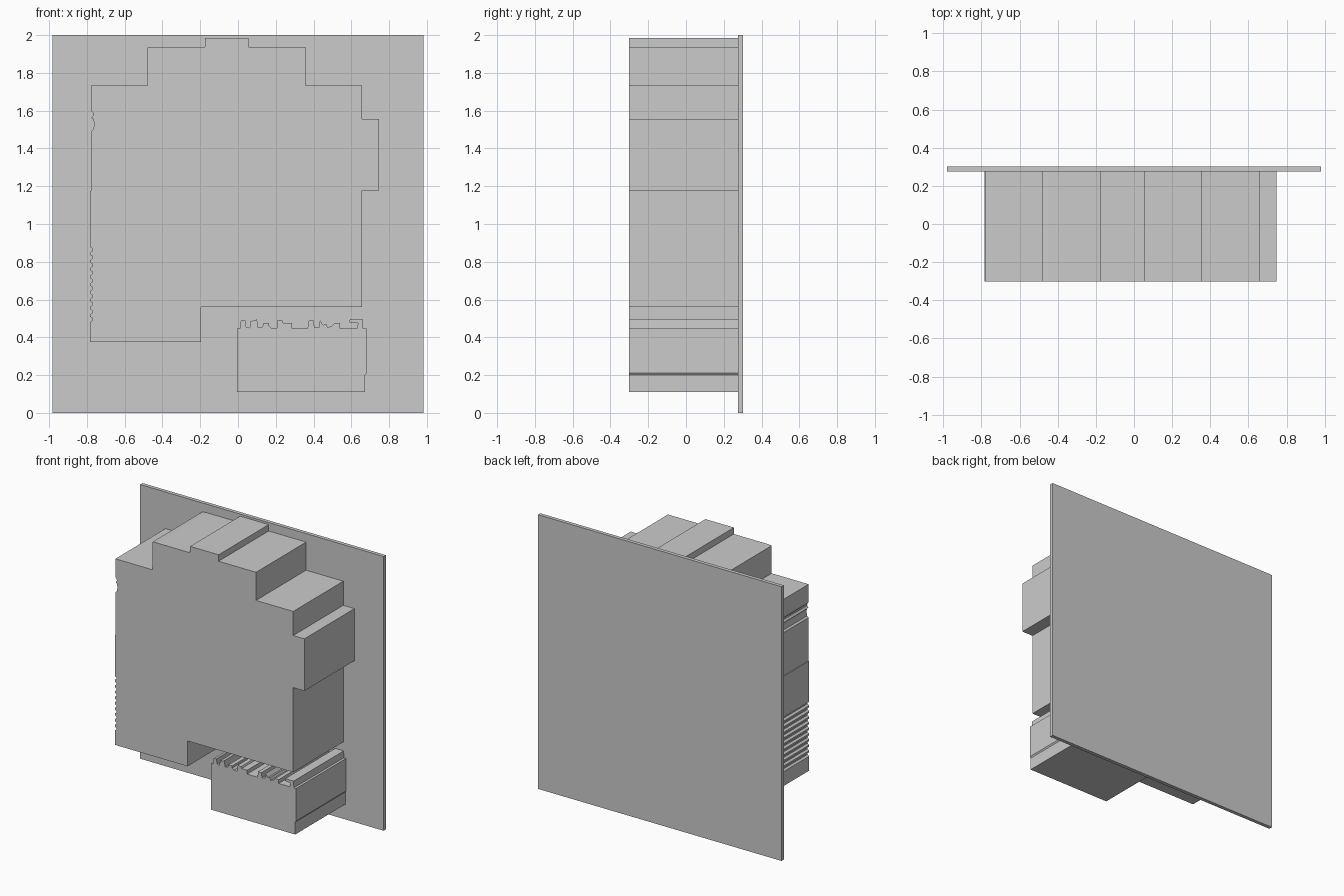
import bpy, bmesh

FRONT, PANEL_FRONT, PANEL_BACK = -0.302, 0.275, 0.302


def extrude_profile(name, points, y0, y1):
    """Solid made from a front-view (x, z) outline pulled along y."""
    bm = bmesh.new()
    face = bm.faces.new([bm.verts.new((x, y0, z)) for x, z in points])
    ext = bmesh.ops.extrude_face_region(bm, geom=[face], use_keep_orig=True)
    moved = [g for g in ext["geom"] if isinstance(g, bmesh.types.BMVert)]
    bmesh.ops.translate(bm, verts=moved, vec=(0, y1 - y0, 0))
    bmesh.ops.recalc_face_normals(bm, faces=bm.faces[:])
    mesh = bpy.data.meshes.new(name)
    bm.to_mesh(mesh)
    bm.free()
    obj = bpy.data.objects.new(name, mesh)
    bpy.context.collection.objects.link(obj)
    return obj


def ridge_row(x, z0, pitch, count, depth):
    """Small grooves cut into a vertical edge, listed upwards."""
    row = []
    for i in range(count):
        z = z0 + i * pitch
        row += [(x, z), (x + depth, z + 0.25 * pitch),
                (x + depth, z + 0.5 * pitch), (x, z + 0.7 * pitch)]
    return row


# thin back panel
extrude_profile("back_panel", [(-0.982, 0), (0.982, 0), (0.982, 2), (-0.982, 2)],
                PANEL_FRONT, PANEL_BACK)

# stepped main block, with fine grooves on its left edge
left_edge = [(-0.783, 0.375)]
left_edge += ridge_row(-0.783, 0.48, 0.041, 10, 0.013)
left_edge += [(-0.783, 1.175), (-0.778, 1.175), (-0.778, 1.49), (-0.766, 1.50),
              (-0.761, 1.53), (-0.766, 1.555), (-0.776, 1.56), (-0.766, 1.575),
              (-0.768, 1.59), (-0.778, 1.60), (-0.778, 1.733)]
steps = [(-0.48, 1.733), (-0.48, 1.935), (-0.448, 1.938), (-0.175, 1.938), (-0.175, 1.985),
         (0.055, 1.985), (0.055, 1.938), (0.357, 1.938), (0.357, 1.733),
         (0.657, 1.733), (0.657, 1.557), (0.747, 1.557), (0.747, 1.177),
         (0.657, 1.177), (0.657, 0.56), (-0.195, 0.56), (-0.195, 0.375)]
extrude_profile("stepped_block", left_edge + steps, FRONT, PANEL_FRONT)

# lower block with a ragged ridged top
ragged_top = [(0.01, 0.447), (0.015, 0.488), (0.038, 0.492), (0.042, 0.455),
              (0.062, 0.45), (0.066, 0.485), (0.085, 0.49), (0.10, 0.495),
              (0.107, 0.452), (0.13, 0.455), (0.135, 0.475), (0.165, 0.475),
              (0.165, 0.46), (0.178, 0.447), (0.205, 0.447), (0.21, 0.492),
              (0.235, 0.488), (0.24, 0.475), (0.285, 0.475), (0.285, 0.447),
              (0.368, 0.447), (0.375, 0.49), (0.40, 0.488), (0.405, 0.452),
              (0.428, 0.452), (0.434, 0.492), (0.45, 0.465), (0.468, 0.47),
              (0.475, 0.452), (0.50, 0.462), (0.51, 0.475), (0.54, 0.475),
              (0.54, 0.447), (0.63, 0.447), (0.635, 0.475), (0.59, 0.48),
              (0.592, 0.496), (0.66, 0.496), (0.662, 0.447)]
extrude_profile("lower_block",
                [(-0.005, 0.11), (-0.005, 0.447)] + ragged_top
                + [(0.68, 0.447), (0.68, 0.21), (0.673, 0.20), (0.673, 0.11)],
                FRONT, PANEL_FRONT)
